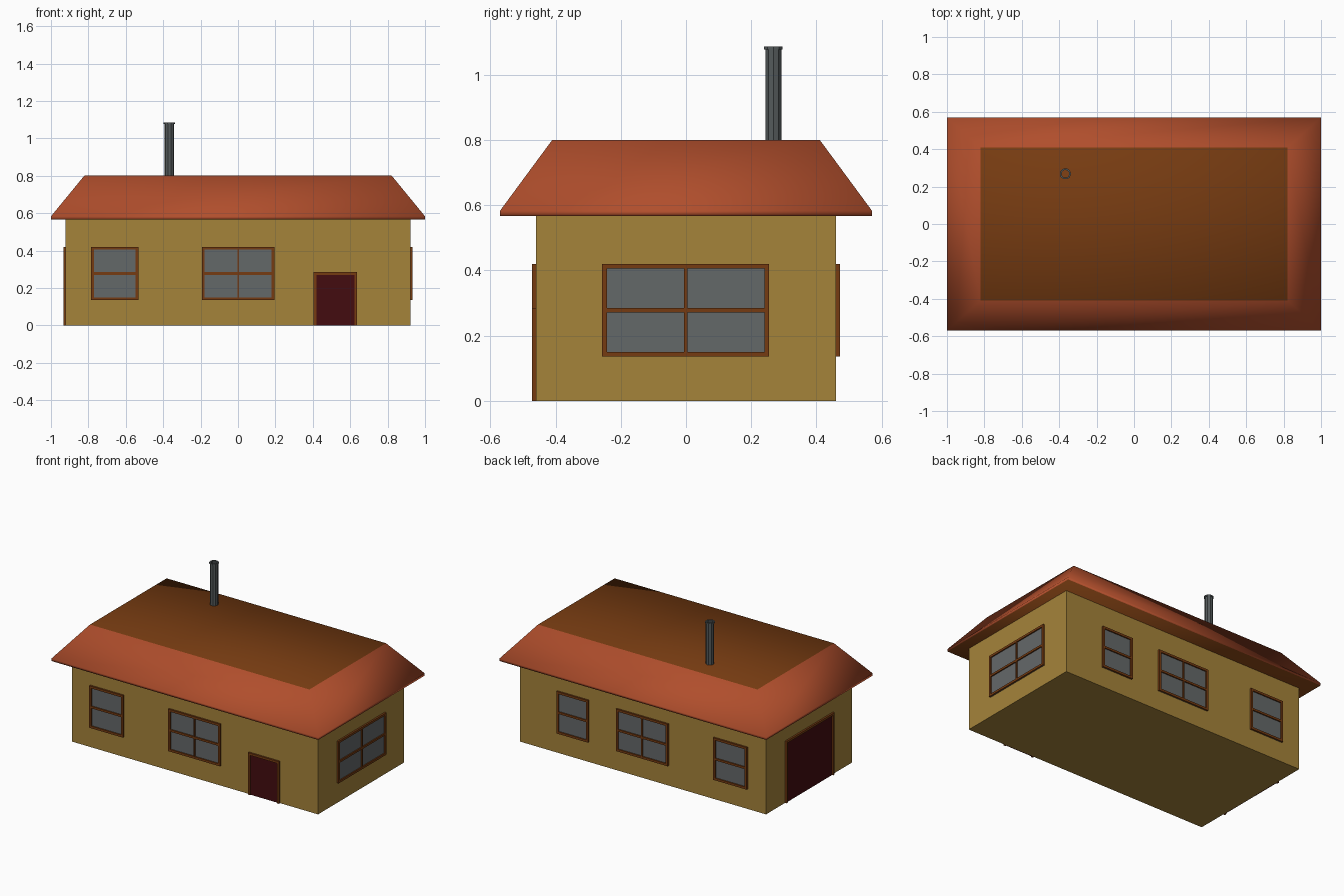
import bpy, bmesh, math

if "Cube" in bpy.data.objects:
    bpy.data.objects.remove(bpy.data.objects["Cube"])


def material(name, srgb):
    m = bpy.data.materials.new(name)
    m.diffuse_color = [((c / 255 + 0.055) / 1.055) ** 2.4 for c in srgb] + [1]
    m.use_nodes = True
    m.node_tree.nodes["Principled BSDF"].inputs["Base Color"].default_value = m.diffuse_color
    return m


WALL = material("ochre wall", (165, 131, 58))
TILE = material("terracotta roof", (176, 78, 44))
WOOD = material("brown wood", (118, 59, 17))
GLASS = material("grey glass", (100, 104, 105))
DOOR = material("dark red door", (68, 12, 16))
METAL = material("grey metal", (84, 90, 91))

WX, WY, EAVE = 0.922, 0.46, 0.567


def finish(name, bm, *mats):
    bmesh.ops.recalc_face_normals(bm, faces=bm.faces)
    me = bpy.data.meshes.new(name)
    bm.to_mesh(me)
    bm.free()
    for m in mats:
        me.materials.append(m)
    ob = bpy.data.objects.new(name, me)
    bpy.context.collection.objects.link(ob)
    return ob


def add_box(bm, lo, hi):
    vs = bmesh.ops.create_cube(bm, size=1)["verts"]
    for v in vs:
        for i in range(3):
            v.co[i] = (lo[i] + hi[i]) / 2 + v.co[i] * (hi[i] - lo[i])


def boxes(name, mat, items):
    bm = bmesh.new()
    for lo, hi in items:
        add_box(bm, lo, hi)
    return finish(name, bm, mat)


def on_side(side, u0, u1, z0, z1, depth):
    """Box standing out from one wall by depth; u runs along the wall."""
    if side in ("front", "back"):
        s = -1 if side == "front" else 1
        d = sorted((s * (WY - 0.002), s * (WY + depth)))
        return (u0, d[0], z0), (u1, d[1], z1)
    s = -1 if side == "left" else 1
    d = sorted((s * (WX - 0.002), s * (WX + depth)))
    return (d[0], u0, z0), (d[1], u1, z1)


def opening(name, side, u0, u1, z0, z1, mat, bars=""):
    """Flat pane or door leaf with a raised wooden frame and glazing bars."""
    t, out = 0.015, 0.012
    boxes(name + "_panel", mat, [on_side(side, u0 + t / 2, u1 - t / 2, z0, z1 - t / 2, 0.004)])
    parts = [on_side(side, u0, u0 + t, z0, z1, out),
             on_side(side, u1 - t, u1, z0, z1, out),
             on_side(side, u0 + t, u1 - t, z1 - t, z1, out)]
    zm, um = (z0 + z1) / 2, (u0 + u1) / 2
    if bars:
        parts.append(on_side(side, u0 + t, u1 - t, z0, z0 + t, out))
        parts.append(on_side(side, u0 + t, u1 - t, zm - 0.007, zm + 0.007, out))
    if "v" in bars:
        parts.append(on_side(side, um - 0.005, um + 0.005, z0 + t, zm - 0.007, out))
        parts.append(on_side(side, um - 0.005, um + 0.005, zm + 0.007, z1 - t, out))
    boxes(name + "_frame", WOOD, parts)


# Walls
boxes("walls", WALL, [((-WX, -WY, 0), (WX, WY, EAVE))])

# Roof: thin eave lip, sloping tiled sides, flat wooden top and soffit
bm = bmesh.new()
rings = []
for x, y, z in ((1, 0.57, EAVE), (1, 0.57, 0.583), (0.822, 0.41, 0.8)):
    rings.append([bm.verts.new((sx * x, sy * y, z))
                  for sx, sy in ((-1, -1), (1, -1), (1, 1), (-1, 1))])
for a, b in zip(rings, rings[1:]):
    for i in range(4):
        j = (i + 1) % 4
        bm.faces.new((a[i], a[j], b[j], b[i]))
for ring in (rings[0], rings[-1]):
    bm.faces.new(ring).material_index = 1
for f in bm.faces:
    f.smooth = True
finish("roof", bm, TILE, WOOD)

# Windows and doors
for side in ("front", "back"):
    opening(side + "_window_small", side, -0.785, -0.533, 0.135, 0.42, GLASS, "h")
    opening(side + "_window_wide", side, -0.193, 0.195, 0.135, 0.42, GLASS, "hv")
opening("back_window_end", "back", 0.405, 0.64, 0.135, 0.42, GLASS, "h")
opening("front_door", "front", 0.405, 0.637, 0, 0.285, DOOR)
opening("right_window", "right", -0.257, 0.255, 0.135, 0.42, GLASS, "hv")
opening("garage_door", "left", -0.257, 0.255, 0, 0.42, DOOR)

# Chimney: open pipe with a small rim, swept round a closed profile
profile = [(0.021, 0.79), (0.026, 0.79), (0.026, 1.077), (0.030, 1.077),
           (0.030, 1.086), (0.021, 1.086)]
N = 10
bm = bmesh.new()
cols = []
for k in range(N):
    a = 2 * math.pi * k / N
    cols.append([bm.verts.new((-0.367 + r * math.cos(a), 0.268 + r * math.sin(a), z))
                 for r, z in profile])
for k in range(N):
    a, b = cols[k], cols[(k + 1) % N]
    for i in range(len(profile)):
        j = (i + 1) % len(profile)
        bm.faces.new((a[i], b[i], b[j], a[j]))
finish("chimney", bm, METAL)
